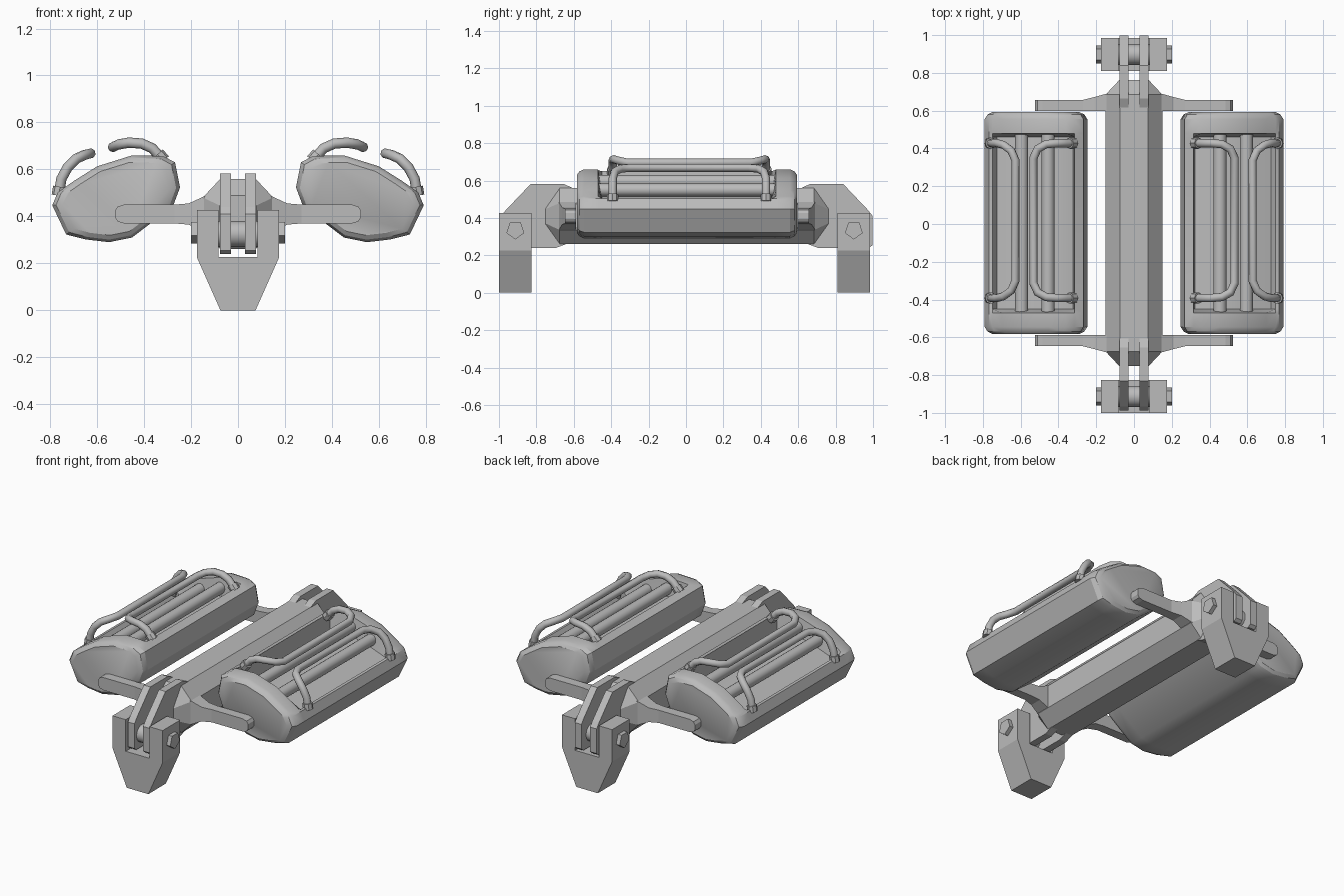
import bpy, bmesh, math
from mathutils import Vector

if "Cube" in bpy.data.objects:
    bpy.data.objects.remove(bpy.data.objects["Cube"])

grey = bpy.data.materials.new("plain grey")
grey.diffuse_color = (0.5, 0.5, 0.5, 1)
grey.use_nodes = True
grey.node_tree.nodes["Principled BSDF"].inputs["Base Color"].default_value = grey.diffuse_color
YC = 0.005  # lengthwise centre of the frame


def finish(ob, smooth=None):
    ob.data.materials.clear()
    ob.data.materials.append(grey)
    if smooth:
        bpy.ops.object.select_all(action='DESELECT')
        ob.select_set(True)
        bpy.context.view_layer.objects.active = ob
        bpy.ops.object.shade_smooth_by_angle(angle=math.radians(smooth))
    return ob


def loft(name, sections, smooth=None):
    """Skin a list of equal-length closed sections and cap both ends."""
    bm = bmesh.new()
    rings = [[bm.verts.new(p) for p in s] for s in sections]
    n = len(rings[0])
    for a, b in zip(rings, rings[1:]):
        for i in range(n):
            j = (i + 1) % n
            bm.faces.new((a[i], a[j], b[j], b[i]))
    bm.faces.new(rings[0])
    bm.faces.new(rings[-1])
    bmesh.ops.recalc_face_normals(bm, faces=bm.faces)
    me = bpy.data.meshes.new(name)
    bm.to_mesh(me)
    bm.free()
    ob = bpy.data.objects.new(name, me)
    bpy.context.collection.objects.link(ob)
    return finish(ob, smooth)


def rod(name, a, b, r, sides=16, smooth=40, twist=0.0):
    """Straight round bar between two points."""
    a, b = Vector(a), Vector(b)
    d = (b - a).normalized()
    u = Vector((0, 0, 1)) if abs(d.z) < 0.9 else Vector((1, 0, 0))
    u = (u - d * u.dot(d)).normalized()
    v = d.cross(u)
    ang = [twist + 2 * math.pi * i / sides for i in range(sides)]
    ring = [u * math.cos(t) * r + v * math.sin(t) * r for t in ang]
    return loft(name, [[a + p for p in ring], [b + p for p in ring]], smooth)


def tube(name, pts, r):
    """Bent bar following a path."""
    cu = bpy.data.curves.new(name, 'CURVE')
    cu.dimensions = '3D'
    cu.bevel_depth, cu.bevel_resolution, cu.use_fill_caps = r, 2, True
    sp = cu.splines.new('POLY')
    sp.points.add(len(pts) - 1)
    for p, c in zip(sp.points, pts):
        p.co = (*c, 1)
    ob = bpy.data.objects.new(name, cu)
    bpy.context.collection.objects.link(ob)
    bpy.ops.object.select_all(action='DESELECT')
    ob.select_set(True)
    bpy.context.view_layer.objects.active = ob
    bpy.ops.object.convert(target='MESH')
    return finish(bpy.context.view_layer.objects.active, 50)


# central eight-sided beam
octagon = [(0.075, 0.56), (0.15, 0.48), (0.15, 0.335), (0.075, 0.26),
           (-0.075, 0.26), (-0.15, 0.335), (-0.15, 0.48), (-0.075, 0.56)]


def oct_ring(y, k=1.0):
    return [(x * k, y, 0.41 + (z - 0.41) * k) for x, z in octagon]


loft("central_beam", [oct_ring(YC - 0.6), oct_ring(YC + 0.6)])

# cross arm stations: x, low z, high z, outer y
arm = [(0.523, 0.395, 0.425, 0.652), (0.512, 0.378, 0.442, 0.652),
       (0.485, 0.37, 0.45, 0.652), (0.27, 0.37, 0.45, 0.652),
       (0.21, 0.365, 0.455, 0.667), (0.145, 0.335, 0.485, 0.685)]
stations = arm + [(-x, a, b, y) for x, a, b, y in reversed(arm)]

for end, s in (("front", -1), ("back", 1)):
    def Y(v):
        return YC + s * v

    # cross arm carrying the pods
    loft(end + "_cross_arm", [[(x, Y(0.592), a), (x, Y(yo), a), (x, Y(yo), b), (x, Y(0.592), b)]
                              for x, a, b, yo in stations])
    # tapered hub on the beam end
    loft(end + "_hub", [oct_ring(Y(0.59)), oct_ring(Y(0.68)), oct_ring(Y(0.757), 0.52)])
    # twin hinge lugs
    lug = [(0.60, 0.555), (0.66, 0.582), (0.835, 0.582), (0.97, 0.44), (0.993, 0.41),
           (0.993, 0.255), (0.975, 0.24), (0.70, 0.24), (0.62, 0.27)]
    for side, x in (("left", -0.053), ("right", 0.053)):
        loft(f"{end}_{side}_lug", [[(x + d, Y(y), z) for y, z in lug] for d in (-0.023, 0.023)])
    # forked foot
    fy = -0.9125 if s < 0 else 0.8975
    half = [(0.075, 0), (0.175, 0.225), (0.175, 0.427), (0.083, 0.427), (0.083, 0.228)]
    foot = half + [(-x, z) for x, z in reversed(half)]
    loft(end + "_foot", [[(x, fy + d, z) for x, z in foot] for d in (-0.0875, 0.0875)])
    # hinge pin with five-sided heads
    rod(end + "_hinge_pin", (-0.17, fy, 0.325), (0.17, fy, 0.325), 0.055)
    for side, q in (("left", -1), ("right", 1)):
        rod(f"{end}_{side}_pin_head", (q * 0.17, fy, 0.335), (q * 0.2, fy, 0.335), 0.05, 5,
            None, math.pi)

# pod outline: fixed shell, then the top which is either closed or recessed
shell = [(0.767, 0.503), (0.791, 0.447), (0.732, 0.323), (0.65, 0.302), (0.549, 0.29),
         (0.451, 0.31), (0.277, 0.443), (0.247, 0.523), (0.268, 0.63)]
closed = [(0.315, 0.655), (0.36, 0.658), (0.45, 0.66), (0.6, 0.613), (0.7, 0.55), (0.75, 0.515)]
sunk = [(0.315, 0.65), (0.322, 0.53), (0.43, 0.555), (0.6, 0.51), (0.725, 0.465), (0.75, 0.505)]


def pod_ring(q, y, top, k=1.0):
    return [(q * (0.52 + (x - 0.52) * k), YC + y, 0.475 + (z - 0.475) * k) for x, z in shell + top]


HY = 0.018  # lengthwise centre of the guard bars
for side, q in (("left", -1), ("right", 1)):
    loft(side + "_pod", [pod_ring(q, -0.588, closed, 0.84), pod_ring(q, -0.575, closed, 0.94),
                         pod_ring(q, -0.55, closed), pod_ring(q, -0.475, closed),
                         pod_ring(q, -0.455, sunk), pod_ring(q, 0.455, sunk),
                         pod_ring(q, 0.475, closed), pod_ring(q, 0.55, closed),
                         pod_ring(q, 0.575, closed, 0.94), pod_ring(q, 0.588, closed, 0.84)], 30)
    # long tubes lying in the recess
    for nm, x, z in (("inner", 0.455, 0.595), ("outer", 0.595, 0.55)):
        rod(f"{side}_{nm}_lamp_tube", (q * x, YC - 0.47, z), (q * x, YC + 0.47, z), 0.035)
    # bent guard bars with collars at their feet
    bars = {"inner": [(0.325, 0.41, 0.645), (0.365, 0.41, 0.69), (0.41, 0.41, 0.71),
                      (0.465, 0.405, 0.714), (0.51, 0.38, 0.706), (0.533, 0.33, 0.695)],
            "outer": [(0.762, 0.41, 0.50), (0.752, 0.41, 0.56), (0.725, 0.41, 0.61),
                      (0.69, 0.40, 0.645), (0.65, 0.37, 0.663), (0.628, 0.32, 0.668)]}
    for nm, pts in bars.items():
        path = [(q * x, HY + y, z) for x, y, z in pts]
        path += [(q * x, HY - y, z) for x, y, z in reversed(pts)]
        tube(f"{side}_{nm}_guard_bar", path, 0.022)
        for tag, a, b in (("back", path[0], path[1]), ("front", path[-1], path[-2])):
            a, b = Vector(a), Vector(b)
            d = (b - a).normalized()
            rod(f"{side}_{nm}_{tag}_collar", a - d * 0.012, a + d * 0.026, 0.03, 8)
